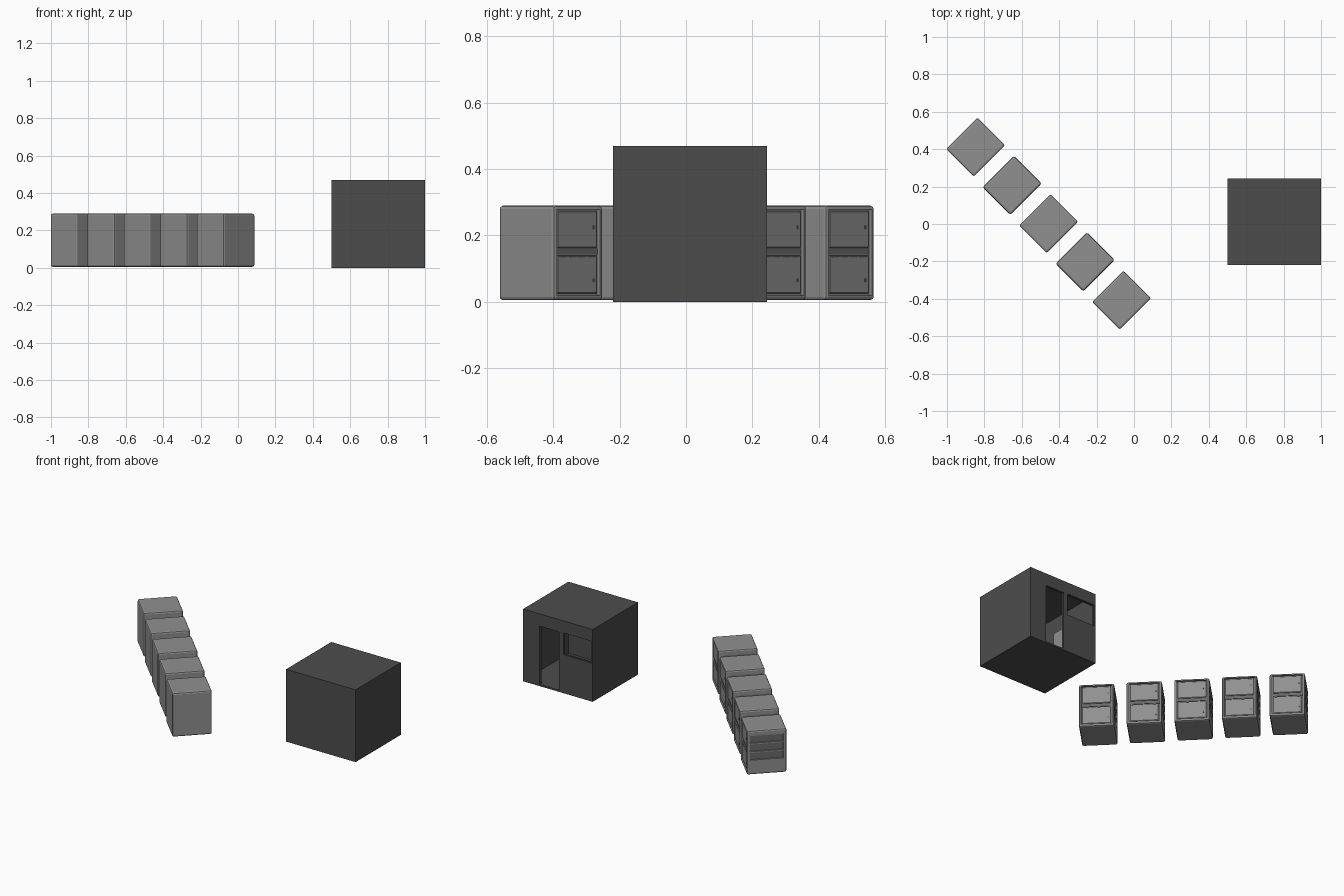
import bpy, bmesh, math
from mathutils import Matrix, Vector

if "Cube" in bpy.data.objects:
    bpy.data.objects.remove(bpy.data.objects["Cube"])


def grey(name, v):
    m = bpy.data.materials.new(name)
    m.diffuse_color = (v, v, v, 1)
    m.use_nodes = True
    m.node_tree.nodes["Principled BSDF"].inputs["Base Color"].default_value = m.diffuse_color
    return m


mid = grey("mid_grey", 0.28)
shade = grey("shade_grey", 0.15)
dark = grey("dark_grey", 0.073)


def boxes(name, specs, color=mid):
    """One mesh made of axis-aligned boxes given as (min, max) corners."""
    bm = bmesh.new()
    for lo, hi in specs:
        lo, hi = Vector(lo), Vector(hi)
        m = Matrix.Translation((lo + hi) / 2) @ Matrix.Diagonal((*(hi - lo), 1))
        bmesh.ops.create_cube(bm, size=1, matrix=m)
    me = bpy.data.meshes.new(name)
    bm.to_mesh(me)
    bm.free()
    ob = bpy.data.objects.new(name, me)
    bpy.context.collection.objects.link(ob)
    me.materials.append(color)
    return ob


def apply(ob, mod):
    bpy.ops.object.select_all(action='DESELECT')
    bpy.context.view_layer.objects.active = ob
    ob.select_set(True)
    bpy.ops.object.modifier_apply(modifier=mod.name)


def bevel(ob, width, segments=1):
    mod = ob.modifiers.new("bevel", 'BEVEL')
    mod.width, mod.segments = width, segments
    apply(ob, mod)


def cut(ob, specs):
    cutter = boxes("cutter", specs, ob.data.materials[0])
    cutter.hide_render = True
    mod = ob.modifiers.new("cut", 'BOOLEAN')
    mod.operation, mod.object, mod.solver = 'DIFFERENCE', cutter, 'EXACT'
    apply(ob, mod)
    bpy.data.objects.remove(cutter)


# Cabinet: local +x is the door side, local +y the slatted side
D, W, Z0, Z1 = 0.1185, 0.1045, 0.005, 0.29
body = boxes("cabinet_body", [((-D, -W, Z0), (D, W, Z1))])
bevel(body, 0.01, 2)
cut(body, [((D - 0.012, -0.091, 0.02), (D + 0.02, 0.091, 0.278))])
slots = (0.100, 0.155, 0.210)
cut(body, [((-0.1, W - 0.008, z), (0.1, W + 0.02, z + 0.047)) for z in slots])

# Two stacked doors set in the frame
doors = boxes("cabinet_doors", [((D - 0.014, -0.085, 0.025), (D - 0.005, 0.085, 0.140)),
                                ((D - 0.014, -0.085, 0.163), (D - 0.005, 0.085, 0.273))])
bevel(doors, 0.003)

# Darker slot backs and the band between the doors
backs = boxes("cabinet_slot_backs",
              [((-0.099, W - 0.010, z + 0.001), (0.099, W - 0.007, z + 0.046)) for z in slots] +
              [((D - 0.014, -0.089, 0.142), (D - 0.009, 0.089, 0.161))], shade)

# Small door handles and a row of vent slots above the lower door
fittings = boxes("cabinet_handles_and_vents",
                 [((D - 0.006, 0.066, z - 0.005), (D - 0.002, 0.073, z + 0.005))
                  for z in (0.065, 0.225)] +
                 [((D - 0.006, y - 0.013, 0.133), (D - 0.004, y + 0.013, 0.136))
                  for y in (-0.06, -0.02, 0.02, 0.06)], shade)

# Row of five cabinets turned to face the booth
parts = [body, doors, backs, fittings]
for i in range(5):
    place = (Matrix.Translation((-0.8465 + 0.195 * i, 0.411 - 0.2045 * i, 0))
             @ Matrix.Rotation(math.radians(45), 4, 'Z'))
    for p in parts:
        ob = p if i == 0 else bpy.data.objects.new(f"{p.name}_{i + 1}", p.data)
        if i:
            bpy.context.collection.objects.link(ob)
        ob.matrix_world = place

# Hollow booth with door and window openings in the back wall
X0, X1, Y0, Y1, H, T = 0.5, 1.0, -0.22, 0.244, 0.47, 0.008
booth = boxes("booth_shell", [((X0, Y0, 0.0), (X1, Y1, H))], dark)
cut(booth, [((X0 + T, Y0 + T, 0.01), (X1 - T, Y1 - T, H - T))])
cut(booth, [((0.742, Y1 - 0.05, 0.01), (0.883, Y1 + 0.05, 0.39)),
            ((0.51, Y1 - 0.05, 0.25), (0.715, Y1 + 0.05, 0.393))])


def frame(name, x0, x1, z0, z1, t):
    y0, y1 = Y1 - 0.014, Y1 - 0.003
    return boxes(name, [((x0, y0, z0), (x0 + t, y1, z1)), ((x1 - t, y0, z0), (x1, y1, z1)),
                        ((x0 + t, y0, z1 - t), (x1 - t, y1, z1)),
                        ((x0 + t, y0, z0), (x1 - t, y1, z0 + t))], dark)


# Opening frames
frame("window_frame", 0.508, 0.717, 0.248, 0.395, 0.005)
frame("door_frame", 0.740, 0.885, 0.006, 0.393, 0.005)

# Desk under the window inside the booth
boxes("booth_desk", [((0.51, 0.14, 0.01), (0.735, Y1 - T - 0.002, 0.16))])
